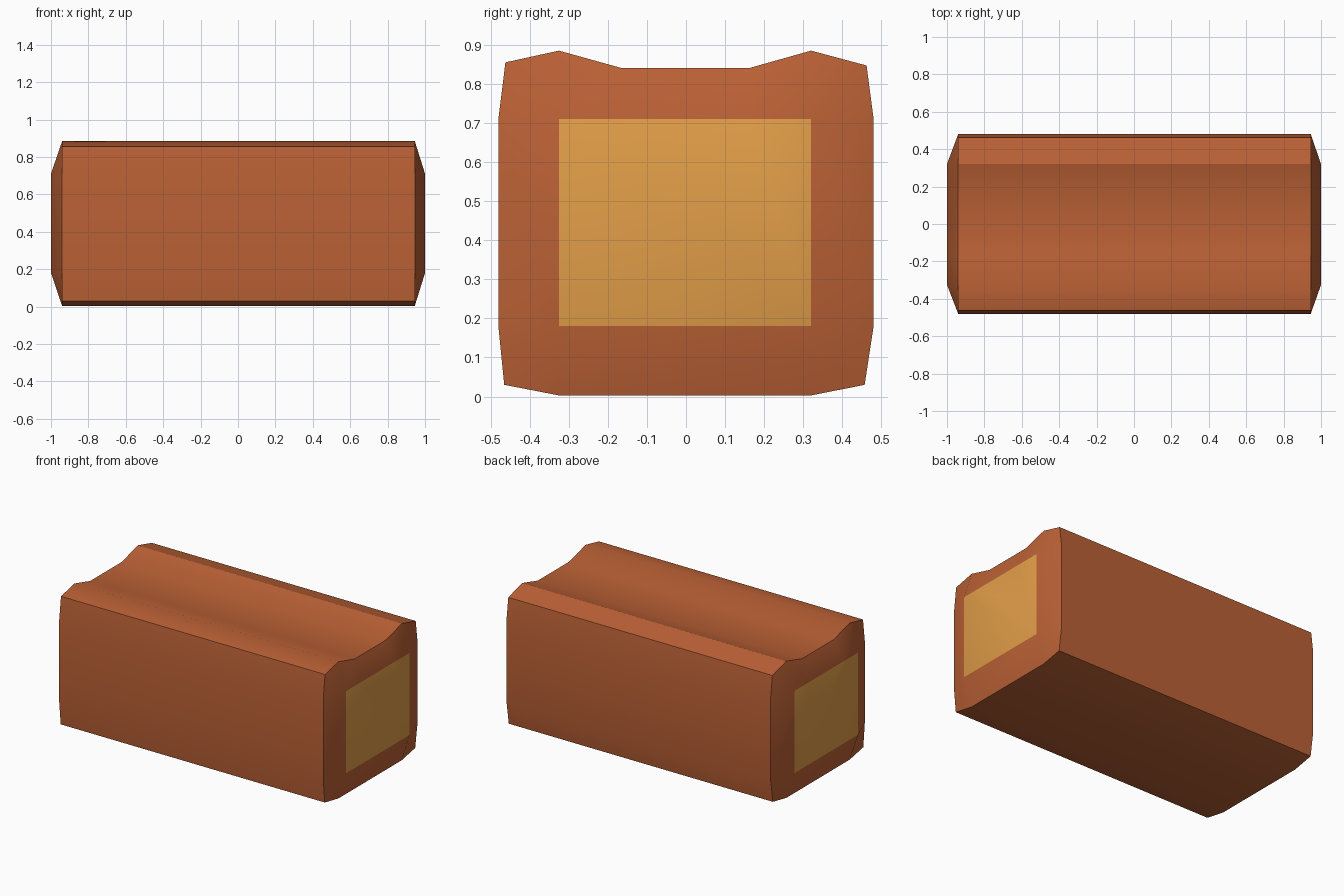
import bpy, bmesh, math

if "Cube" in bpy.data.objects:
    bpy.data.objects.remove(bpy.data.objects["Cube"])


def material(name, color):
    m = bpy.data.materials.new(name)
    m.diffuse_color = (*color, 1)
    m.use_nodes = True
    m.node_tree.nodes["Principled BSDF"].inputs["Base Color"].default_value = m.diffuse_color
    return m


# Cross-section (y, z), counter-clockwise from the lower left side
profile = [(-.48, .18), (-.465, .03), (-.325, .003), (.32, .003), (.457, .03),
           (.48, .18), (.48, .71), (.462, .847), (.32, .885), (.16, .84),
           (-.163, .84), (-.325, .885), (-.462, .855), (-.48, .71)]

# Raised end panel; each profile point maps to a point on its border
Y0, Y1, Z0, Z1 = -.325, .32, .18, .71


def inner(p):
    return (min(max(p[0], Y0), Y1), min(max(p[1], Z0), Z1))


bm = bmesh.new()


def ring(x, pts):
    cache = {}
    out = []
    for p in pts:
        if p not in cache:
            cache[p] = bm.verts.new((x, *p))
        out.append(cache[p])
    return out


def bridge(a, b):
    n = len(a)
    for i in range(n):
        j = (i + 1) % n
        bm.faces.new(list(dict.fromkeys((a[i], a[j], b[j], b[i]))))


def end_cap(rim, x):
    pts = [inner(p) for p in profile]
    border = ring(x, pts)
    n = len(rim)
    # Corner rim points share one panel corner, so form one quad there
    for i in range(n):
        j, k = (i + 1) % n, (i + 2) % n
        if border[i] == border[j] == border[k]:
            bm.faces.new((rim[i], rim[j], rim[k], border[k]))
        elif border[i] != border[j]:
            bm.faces.new((rim[i], rim[j], border[j], border[i]))
    panel = bm.faces.new(list(dict.fromkeys(border)))
    panel.material_index = 1


# Long grooved body with bevelled ends
left, right = ring(-.94, profile), ring(.945, profile)
bridge(left, right)
end_cap(left, -1)
end_cap(right, 1)
bmesh.ops.recalc_face_normals(bm, faces=bm.faces)

mesh = bpy.data.meshes.new("grooved_block")
bm.to_mesh(mesh)
bm.free()
mesh.materials.append(material("rust_brown", (.50, .12, .036)))
mesh.materials.append(material("golden_end", (.76, .34, .065)))
block = bpy.data.objects.new("grooved_block", mesh)
bpy.context.collection.objects.link(block)

# Smooth shading with crisp long edges and rims
bpy.context.view_layer.objects.active = block
block.select_set(True)
bpy.ops.object.shade_smooth_by_angle(angle=math.radians(30))
